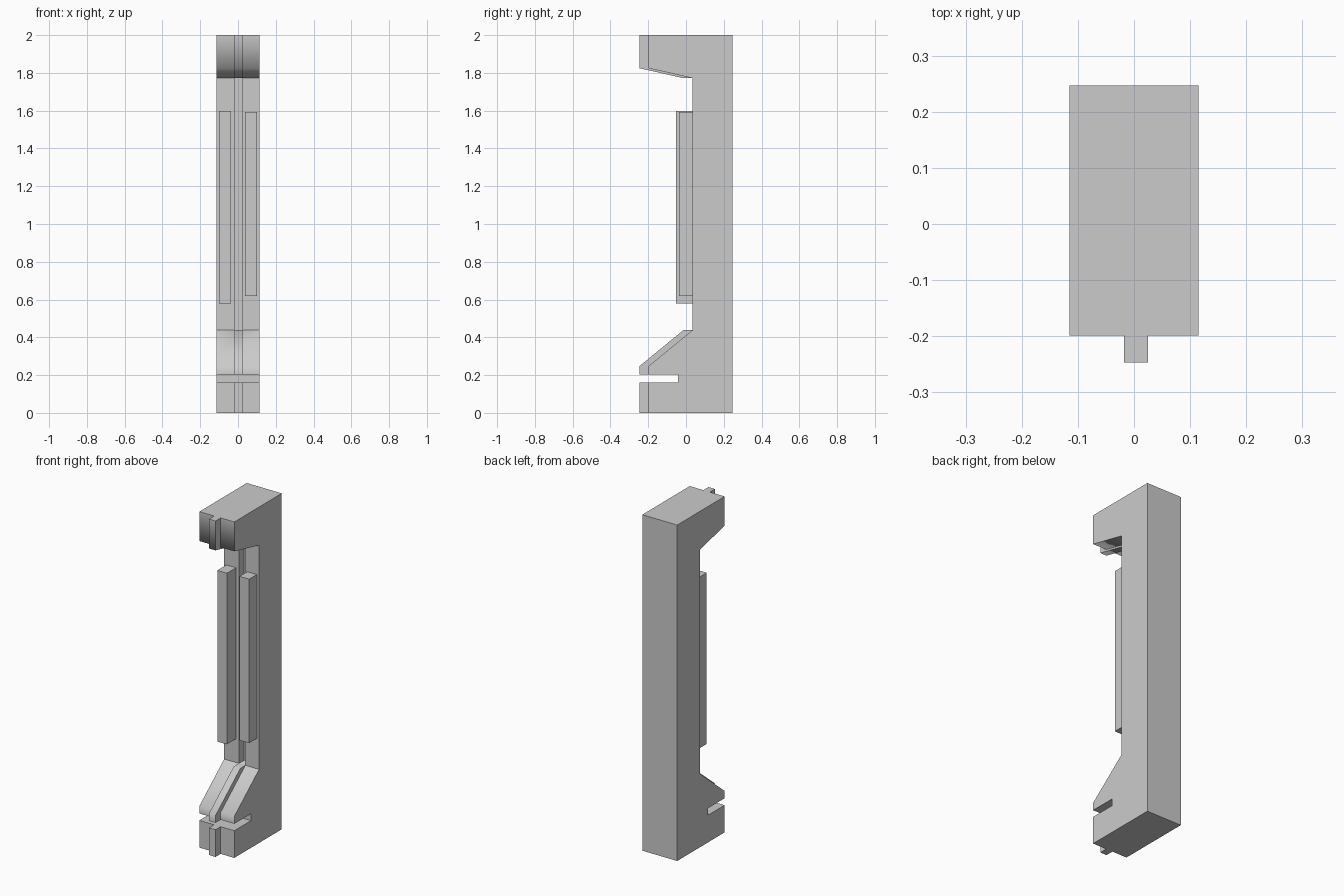
import bpy
import bmesh
import math

if "Cube" in bpy.data.objects:
    bpy.data.objects.remove(bpy.data.objects["Cube"])

HALF = 0.115                      # half width of the post
RIB = (-0.018, 0.025)             # x range of the centre rib and groove
FRONT, TIP, BACK = -0.199, -0.247, 0.247
SHAFT, SLOT = 0.034, -0.042       # y of the shaft front and of the slot end


def extrude(name, profile, x0, x1):
    """Extrude a (y, z) profile along x."""
    bm = bmesh.new()
    face = bm.faces.new([bm.verts.new((x0, y, z)) for y, z in profile])
    geom = bmesh.ops.extrude_face_region(bm, geom=[face])["geom"]
    verts = [v for v in geom if isinstance(v, bmesh.types.BMVert)]
    bmesh.ops.translate(bm, verts=verts, vec=(x1 - x0, 0, 0))
    bmesh.ops.recalc_face_normals(bm, faces=bm.faces)
    mesh = bpy.data.meshes.new(name)
    bm.to_mesh(mesh)
    bm.free()
    obj = bpy.data.objects.new(name, mesh)
    bpy.context.collection.objects.link(obj)
    return obj


def rect(y0, y1, z0, z1):
    return [(y0, z0), (y1, z0), (y1, z1), (y0, z1)]


def soften(obj):
    """Smooth only the convex bends between front faces and slopes."""
    bm = bmesh.new()
    bm.from_mesh(obj.data)
    for f in bm.faces:
        f.smooth = True
    for e in bm.edges:
        e.smooth = e.is_manifold and -0.01 < e.calc_face_angle_signed(0) < math.radians(80)
    bm.to_mesh(obj.data)
    bm.free()


# Post with overhanging head, sloped foot and slot
post = extrude("post", [
    (FRONT, 0), (BACK, 0), (BACK, 2), (FRONT, 2), (FRONT, 1.825),
    (SHAFT, 1.772), (SHAFT, 0.438), (FRONT, 0.247), (FRONT, 0.203),
    (SLOT, 0.203), (SLOT, 0.162), (FRONT, 0.162)], -HALF, HALF)

# Groove down the middle of the shaft
cutter = extrude("groove_cutter", rect(-0.01, SHAFT + 0.05, 0.438, 1.772), *RIB)
cutter.hide_render = True
mod = post.modifiers.new("groove", "BOOLEAN")
mod.operation = "DIFFERENCE"
mod.solver = "EXACT"
mod.object = cutter
bpy.context.view_layer.objects.active = post
bpy.ops.object.modifier_apply(modifier=mod.name)
bpy.data.objects.remove(cutter)

# Raised centre rib on head, slope and base
step = TIP - FRONT
head_rib = extrude("head_rib", [
    (TIP, 2), (TIP, 1.825), (SHAFT + step, 1.772), (SHAFT, 1.772),
    (FRONT, 1.825), (FRONT, 2)], *RIB)
foot_rib = extrude("foot_rib", [
    (TIP, 0.203), (TIP, 0.247), (SHAFT + step, 0.438), (SHAFT, 0.438),
    (FRONT, 0.247), (FRONT, 0.203)], *RIB)
base_rib = extrude("base_rib", rect(TIP, FRONT, 0, 0.162), *RIB)

# Two upright bars on the shaft
left_bar = extrude("left_bar", rect(-0.052, SHAFT, 0.579, 1.598), -0.1, -0.037)
right_bar = extrude("right_bar", rect(-0.038, SHAFT, 0.618, 1.594), 0.037, 0.1)

for part in (post, head_rib, foot_rib, base_rib, left_bar, right_bar):
    soften(part)
